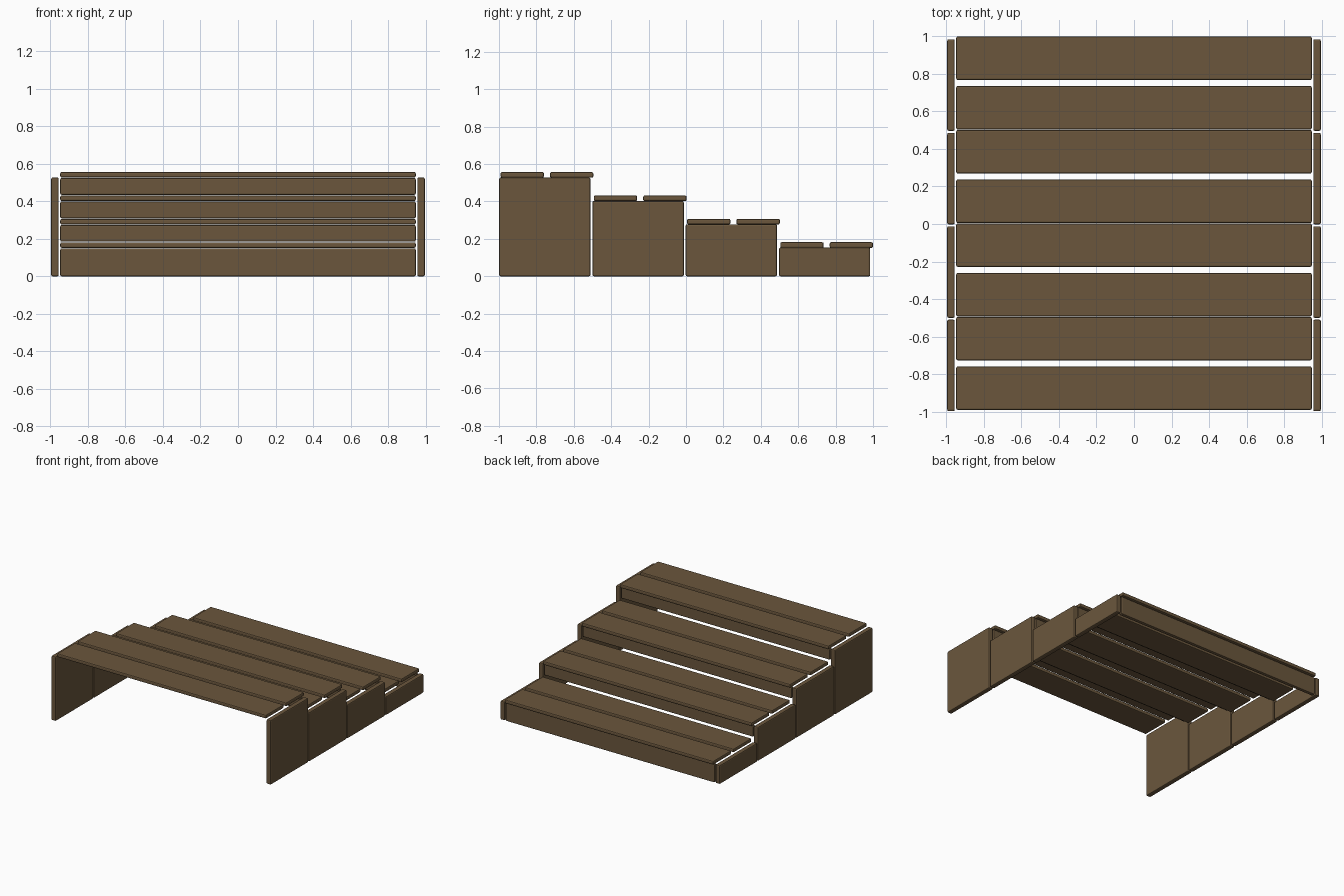
import bpy, bmesh

if "Cube" in bpy.data.objects:
    bpy.data.objects.remove(bpy.data.objects["Cube"])

wood = bpy.data.materials.new("brown wood")
wood.diffuse_color = (0.145, 0.094, 0.046, 1)
wood.use_nodes = True
wood.node_tree.nodes["Principled BSDF"].inputs["Base Color"].default_value = wood.diffuse_color


def plank(name, x, y, z, bevel=0.008):
    """Bevelled box given by (min, max) ranges on each axis."""
    bm = bmesh.new()
    bmesh.ops.create_cube(bm, size=1)
    for v in bm.verts:
        v.co = [r[0] + (c + 0.5) * (r[1] - r[0]) for c, r in zip(v.co, (x, y, z))]
    bmesh.ops.bevel(bm, geom=bm.edges[:], offset=bevel, segments=2,
                    profile=0.5, affect='EDGES')
    mesh = bpy.data.meshes.new(name)
    bm.to_mesh(mesh)
    bm.free()
    mesh.materials.append(wood)
    obj = bpy.data.objects.new(name, mesh)
    bpy.context.collection.objects.link(obj)
    return obj


PITCH, RISE = 0.4985, 0.125
HALF = 0.948                       # half length of treads and risers

for i in range(4):                 # lowest step at +y, highest at the front
    y0 = 0.497 - i * PITCH
    top = 0.152 + i * RISE         # underside of the treads
    # two tread boards
    for j, off in enumerate((0.007, 0.271)):
        plank(f"tread_{i + 1}_{j + 1}", (-HALF, HALF),
              (y0 + off, y0 + off + 0.232), (top, top + 0.03))
    # riser board: full height on the first step, open underneath on the others
    bottom = 0.0 if i == 0 else top - 0.092
    plank(f"riser_{i + 1}", (-HALF, HALF),
          (y0 + 0.458, y0 + 0.488), (bottom, top - 0.002))
    # side panels
    for side, x in (("left", (-0.996, -0.956)), ("right", (0.956, 0.996))):
        plank(f"{side}_panel_{i + 1}", x, (y0, y0 + 0.488), (0, top + 0.001))
